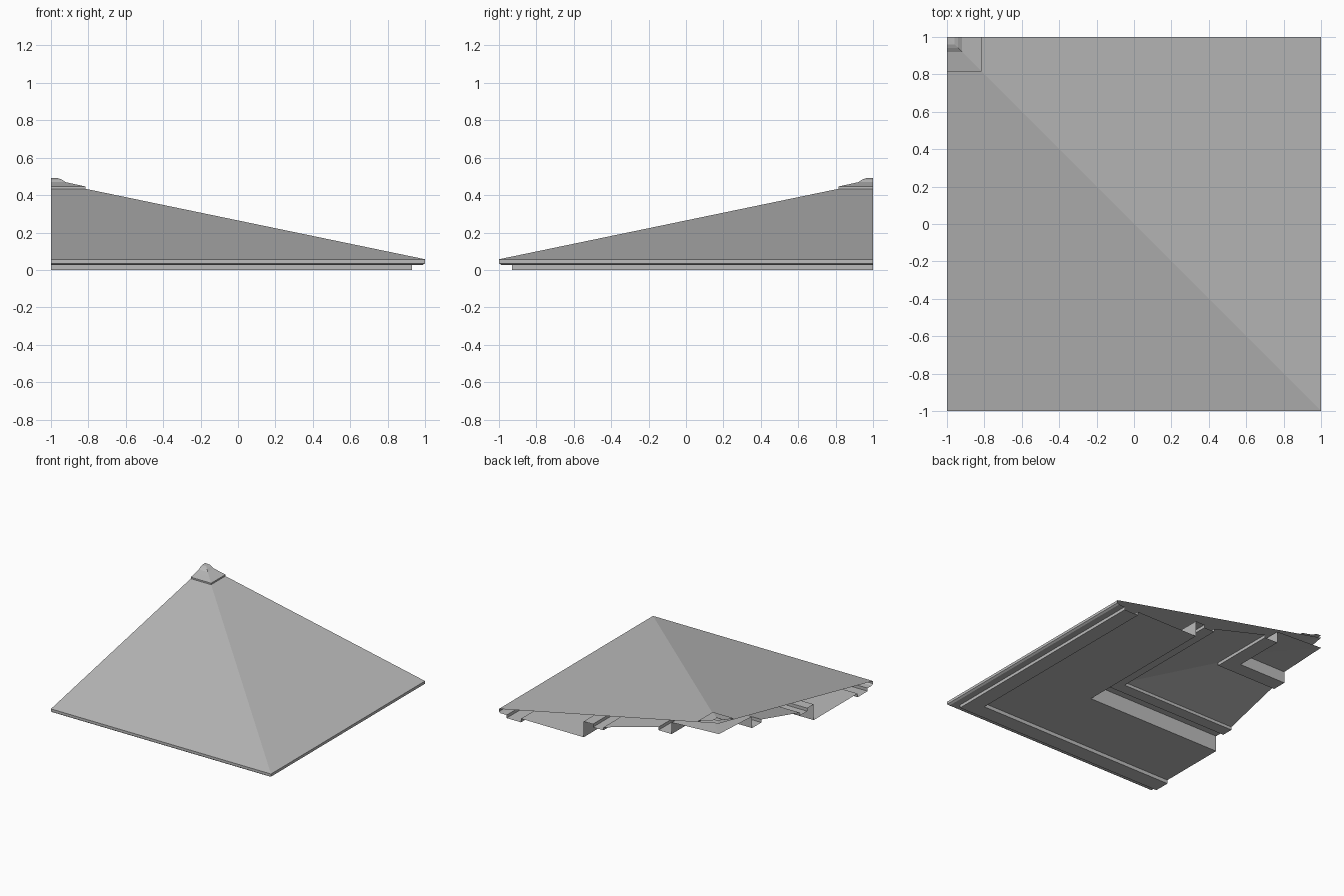
import bpy
import bmesh

cube = bpy.data.objects.get("Cube")
if cube:
    bpy.data.objects.remove(cube, do_unlink=True)

grey = bpy.data.materials.new("roof grey")
grey.use_nodes = True
colour = (0.5, 0.5, 0.5, 1)
grey.diffuse_color = colour
grey.node_tree.nodes["Principled BSDF"].inputs["Base Color"].default_value = colour


def corner_sweep(name, profile):
    """Sweep a (distance from peak, height) profile round one mitred corner."""
    bm = bmesh.new()
    rows = []
    for d, z in profile:
        if d == 0:
            rows.append([bm.verts.new((-1, 1, z))] * 3)
        else:
            spots = ((-1, 1 - d), (d - 1, 1 - d), (d - 1, 1))
            rows.append([bm.verts.new((x, y, z)) for x, y in spots])
    for inner, outer in zip(rows, rows[1:]):
        for i in range(2):
            loop = [inner[i], outer[i], outer[i + 1], inner[i + 1]]
            bm.faces.new(list(dict.fromkeys(loop)))
    mesh = bpy.data.meshes.new(name)
    bm.to_mesh(mesh)
    bm.free()
    mesh.materials.append(grey)
    obj = bpy.data.objects.new(name, mesh)
    bpy.context.collection.objects.link(obj)
    return obj


# Sloping outer skin with its chamfered eave
corner_sweep("roof_slope", [(0, 0.472), (2, 0.057), (2, 0.035), (1.985, 0.025)])

# Soffit with hanging rim, then the stepped ceiling rising to the peak
corner_sweep("soffit", [
    (1.985, 0.025), (1.93, 0.025), (1.93, 0), (1.8, 0), (1.8, 0.03), (1.23, 0.03)])
corner_sweep("lower_ceiling", [
    (1.23, 0.03), (1.23, 0.16), (1.146, 0.16), (1.146, 0.135),
    (1.05, 0.135), (1.05, 0.16), (0.55, 0.295)])
corner_sweep("upper_ceiling", [
    (0.55, 0.295), (0.55, 0.27), (0.43, 0.27), (0.43, 0.365), (0, 0.385)])

# Flared cap over the peak
corner_sweep("peak_cap", [
    (0, 0.492), (0.04, 0.49), (0.06, 0.482), (0.08, 0.469),
    (0.12, 0.46), (0.185, 0.446), (0.185, 0.433)])
